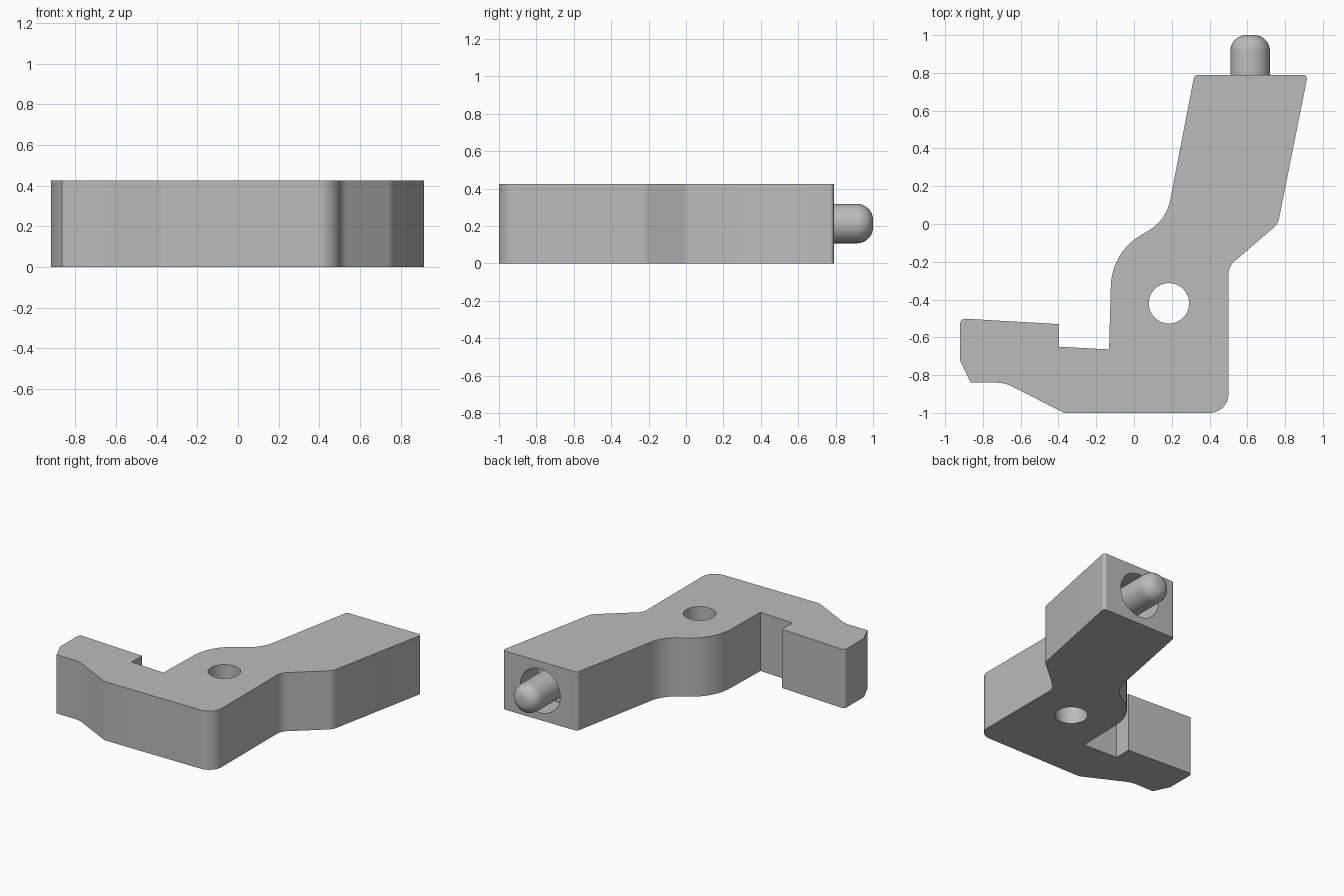
import bpy, bmesh, math
from mathutils import Vector, Matrix

cube = bpy.data.objects.get("Cube")
if cube:
    bpy.data.objects.remove(cube, do_unlink=True)

HEIGHT = 0.425
PIN_X, PIN_Z, FACE_Y, BORE_DEPTH = 0.615, 0.213, 0.79, 0.2

grey = bpy.data.materials.new("plain grey")
grey.use_nodes = True
grey.diffuse_color = (0.5, 0.5, 0.5, 1)
grey.node_tree.nodes["Principled BSDF"].inputs["Base Color"].default_value = (0.5, 0.5, 0.5, 1)


def make_object(name, bm):
    bmesh.ops.recalc_face_normals(bm, faces=bm.faces)
    mesh = bpy.data.meshes.new(name)
    bm.to_mesh(mesh)
    bm.free()
    mesh.materials.append(grey)
    ob = bpy.data.objects.new(name, mesh)
    bpy.context.collection.objects.link(ob)
    return ob


def select_only(ob):
    bpy.ops.object.select_all(action='DESELECT')
    ob.select_set(True)
    bpy.context.view_layer.objects.active = ob


def smooth(ob):
    select_only(ob)
    bpy.ops.object.shade_smooth_by_angle(angle=math.radians(30))


def rounded(corners):
    """Outline through (x, y, fillet radius) corners."""
    out = []
    for i, (x, y, r) in enumerate(corners):
        p = Vector((x, y))
        if not r:
            out.append(p)
            continue
        a = (Vector(corners[i - 1][:2]) - p).normalized()
        b = (Vector(corners[(i + 1) % len(corners)][:2]) - p).normalized()
        half = a.angle(b) / 2
        centre = p + (a + b).normalized() * (r / math.sin(half))
        start = p + a * (r / math.tan(half)) - centre
        end = p + b * (r / math.tan(half)) - centre
        sweep = math.atan2(start.x * end.y - start.y * end.x, start.dot(end))
        steps = max(4, round(abs(sweep) / math.radians(6)))
        out += [centre + Matrix.Rotation(sweep * k / steps, 2) @ start
                for k in range(steps + 1)]
    return out


def cylinder_cutter(name, radius, depth, place):
    bm = bmesh.new()
    bmesh.ops.create_cone(bm, cap_ends=True, segments=48, radius1=radius,
                          radius2=radius, depth=depth, matrix=place)
    ob = make_object(name, bm)
    ob.hide_render = True
    return ob


# Body: outline of the lever with its hook, extruded upward
outline = rounded([
    (0.32, 0.79, 0.025), (-0.0 + 0.171, 0.02, 0.24), (-0.118, -0.15, 0.32),
    (-0.132, -0.664, 0), (-0.397, -0.65, 0), (-0.397, -0.53, 0),
    (-0.92, -0.5, 0.025), (-0.92, -0.725, 0), (-0.865, -0.84, 0),
    (-0.685, -0.84, 0.18), (-0.37, -1.0, 0.05), (0.5, -1.0, 0.1),
    (0.5, -0.225, 0.09), (0.762, 0.0, 0.08), (0.92, 0.79, 0.02)])
bm = bmesh.new()
base = bm.faces.new([bm.verts.new((p.x, p.y, 0)) for p in outline])
top = bmesh.ops.extrude_face_region(bm, geom=[base], use_keep_orig=True)
bmesh.ops.translate(bm, vec=(0, 0, HEIGHT),
                    verts=[g for g in top["geom"] if isinstance(g, bmesh.types.BMVert)])
body = make_object("lever_body", bm)

# Pivot hole and the blind bore around the pin
along_y = Matrix.Rotation(math.radians(90), 4, 'X')
cutters = [
    cylinder_cutter("pivot_cutter", 0.107, 1, Matrix.Translation((0.185, -0.42, HEIGHT / 2))),
    cylinder_cutter("bore_cutter", 0.16, 2 * BORE_DEPTH,
                    Matrix.Translation((PIN_X, FACE_Y, PIN_Z)) @ along_y)]
for cutter in cutters:
    mod = body.modifiers.new(cutter.name, 'BOOLEAN')
    mod.operation = 'DIFFERENCE'
    mod.solver = 'EXACT'
    mod.object = cutter
    select_only(body)
    bpy.ops.object.modifier_apply(modifier=mod.name)
    bpy.data.objects.remove(cutter, do_unlink=True)
smooth(body)

# Pin: round-nosed profile spun about the y axis
R, NOSE = 0.105, 0.085
arc = [math.radians(90 * k / 10) for k in range(11)]
profile = [(0, FACE_Y - BORE_DEPTH - 0.01), (R, FACE_Y - BORE_DEPTH - 0.01)]
profile += [(R - NOSE + NOSE * math.cos(t), 1 - NOSE + NOSE * math.sin(t)) for t in arc]
profile.append((0, 1))
bm = bmesh.new()
verts = [bm.verts.new((PIN_X + r, y, PIN_Z)) for r, y in profile]
edges = [bm.edges.new(pair) for pair in zip(verts, verts[1:])]
bmesh.ops.spin(bm, geom=verts + edges, cent=(PIN_X, 0, PIN_Z), axis=(0, 1, 0),
               angle=math.tau, steps=40)
bmesh.ops.remove_doubles(bm, verts=bm.verts, dist=0.0005)
smooth(make_object("plunger_pin", bm))
